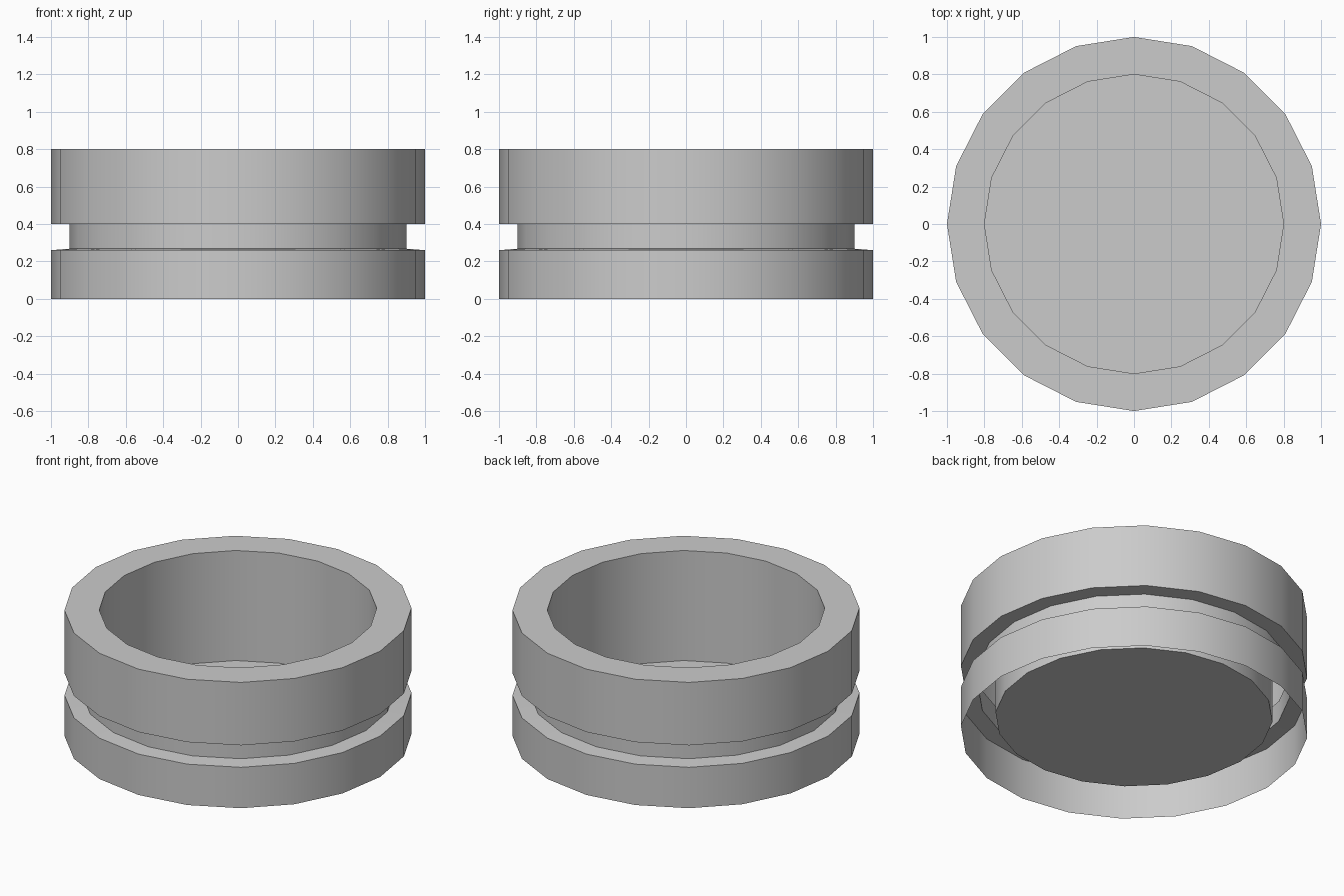
import bpy, bmesh, math

if "Cube" in bpy.data.objects:
    bpy.data.objects.remove(bpy.data.objects["Cube"])

SIDES = 20


def lathe(name, profile, cap_end):
    """Spin a list of (radius, height) points round z, optionally capping the last ring."""
    bm = bmesh.new()
    rings = []
    for r, z in profile:
        rings.append([bm.verts.new((r * math.cos(2 * math.pi * i / SIDES),
                                    r * math.sin(2 * math.pi * i / SIDES), z))
                      for i in range(SIDES)])
    for a, b in zip(rings, rings[1:]):
        for i in range(SIDES):
            j = (i + 1) % SIDES
            bm.faces.new((a[i], a[j], b[j], b[i]))
    if cap_end:
        bm.faces.new(rings[-1])
    mesh = bpy.data.meshes.new(name)
    bm.to_mesh(mesh)
    bm.free()
    obj = bpy.data.objects.new(name, mesh)
    bpy.context.collection.objects.link(obj)
    bpy.context.view_layer.objects.active = obj
    obj.select_set(True)
    bpy.ops.object.shade_smooth_by_angle(angle=math.radians(40))
    obj.select_set(False)
    return obj


# Open-bottomed shell: skirt, groove, upper band, rim, inner wall and floor
lathe("grooved_cup", [
    (1.0, 0.0), (1.0, 0.26),      # lower skirt
    (0.9, 0.268), (0.9, 0.40),    # groove
    (1.0, 0.40), (1.0, 0.80),     # upper band
    (0.8, 0.80), (0.8, 0.10),     # rim and inner wall
], cap_end=True)
